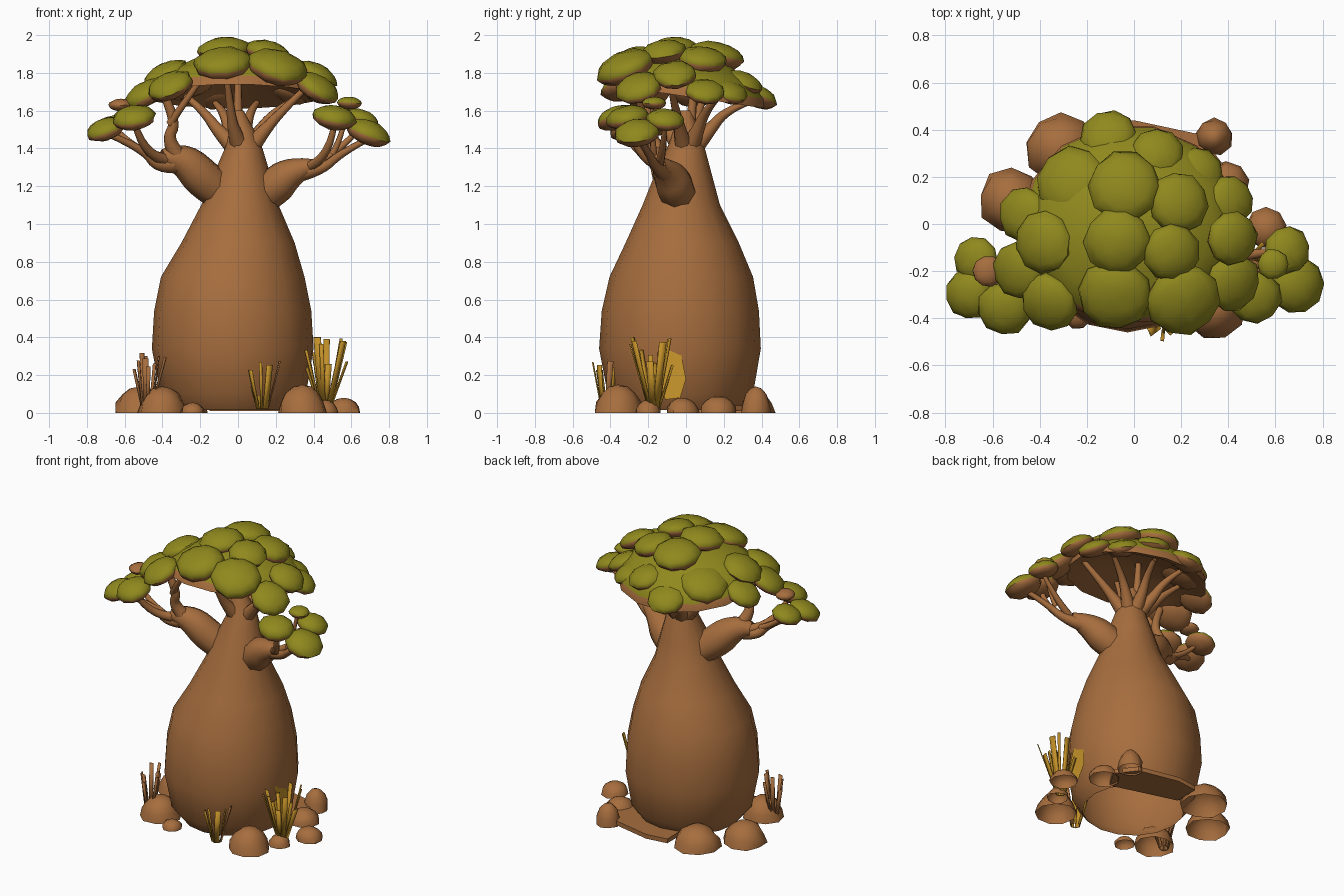
import bpy, bmesh, math, random
from mathutils import Vector, Matrix

random.seed(4)
if "Cube" in bpy.data.objects:
    bpy.data.objects.remove(bpy.data.objects["Cube"])


def material(name, color):
    m = bpy.data.materials.new(name)
    m.use_nodes = True
    m.diffuse_color = (*color, 1)
    m.node_tree.nodes["Principled BSDF"].inputs["Base Color"].default_value = (*color, 1)
    return m


BARK = material("brown_bark", (0.385, 0.155, 0.048))
LEAF = material("olive_leaf", (0.28, 0.25, 0.013))
STRAW = material("golden_straw", (0.54, 0.28, 0.022))


def finish(bm, name, mats, angle=50):
    mesh = bpy.data.meshes.new(name)
    bm.to_mesh(mesh)
    bm.free()
    for m in mats:
        mesh.materials.append(m)
    obj = bpy.data.objects.new(name, mesh)
    bpy.context.collection.objects.link(obj)
    smooth(obj, angle)
    return obj


def smooth(obj, angle):
    bpy.ops.object.select_all(action="DESELECT")
    obj.select_set(True)
    bpy.context.view_layer.objects.active = obj
    bpy.ops.object.shade_smooth_by_angle(angle=math.radians(angle))


def lathe(rings, sides):
    """Loft round rings given as (z, radius, centre x, centre y), open below."""
    bm = bmesh.new()
    loops = []
    for z, r, cx, cy in rings:
        loops.append([bm.verts.new((cx + r * math.cos(a), cy + r * math.sin(a), z))
                      for a in (math.tau * i / sides for i in range(sides))])
    for low, high in zip(loops, loops[1:]):
        for i in range(sides):
            j = (i + 1) % sides
            bm.faces.new((low[i], low[j], high[j], high[i]))
    bm.faces.new(loops[-1])
    return bm


def tubes(name, paths):
    """Tapered limbs; each path lists (x, y, z, radius)."""
    curve = bpy.data.curves.new(name, "CURVE")
    curve.dimensions = "3D"
    curve.bevel_depth = 1
    curve.bevel_resolution = 2
    curve.resolution_u = 4
    for path in paths:
        s = curve.splines.new("NURBS")
        s.points.add(len(path) - 1)
        for p, (x, y, z, r) in zip(s.points, path):
            p.co = (x, y, z, 1)
            p.radius = r
        s.order_u = 3
        s.use_endpoint_u = True
    obj = bpy.data.objects.new(name, curve)
    bpy.context.collection.objects.link(obj)
    bpy.ops.object.select_all(action="DESELECT")
    obj.select_set(True)
    bpy.context.view_layer.objects.active = obj
    bpy.ops.object.convert(target="MESH")
    obj = bpy.context.view_layer.objects.active
    obj.data.materials.clear()
    obj.data.materials.append(BARK)
    smooth(obj, 60)


def pads(name, spots, centre, up, down, mats=(LEAF, BARK)):
    """Leaf pads: squashed domes, green above and brown below, leaning outwards."""
    bm = bmesh.new()
    for x, y, z, r in spots:
        part = bmesh.ops.create_uvsphere(bm, u_segments=10, v_segments=8, radius=r)["verts"]
        lean = Vector((x - centre[0], y - centre[1], 0.8))
        turn = Vector((0, 0, 1)).rotation_difference(lean).to_matrix().to_4x4()
        spin = Matrix.Rotation(random.uniform(0, 6), 4, "Z")
        for v in part:
            v.co.z *= up if v.co.z > 0 else down
            v.co *= random.uniform(0.97, 1.06)
        for f in {f for v in part for f in v.link_faces}:
            f.normal_update()
            f.material_index = 1 if f.normal.z < -0.1 else 0
        bmesh.ops.transform(bm, matrix=Matrix.Translation((x, y, z)) @ turn @ spin, verts=part)
    finish(bm, name, mats)


# Bottle-shaped trunk
finish(lathe([(0.015, 0.32, -0.02, -0.03), (0.1, 0.385, -0.025, -0.03), (0.34, 0.428, -0.028, -0.032),
              (0.54, 0.416, -0.028, -0.03), (0.72, 0.38, -0.028, -0.025), (0.9, 0.3, 0, -0.02),
              (1.1, 0.205, 0.01, -0.025), (1.25, 0.155, 0.02, -0.015), (1.4, 0.1, 0.03, 0),
              (1.5, 0.065, 0.02, 0), (1.6, 0.03, 0, 0)], 16), "trunk", [BARK])

# Two thick arms with forking twigs
tubes("right_arm", [
    [(0, 0, 1.1, 0.08), (-0.16, -0.06, 1.21, 0.115), (-0.3, -0.12, 1.36, 0.09), (-0.4, -0.15, 1.35, 0.045)],
    [(-0.28, -0.12, 1.33, 0.06), (-0.42, -0.16, 1.29, 0.035), (-0.5, -0.2, 1.4, 0.022), (-0.7, -0.28, 1.48, 0.015)],
    [(-0.36, -0.14, 1.34, 0.035), (-0.5, -0.25, 1.34, 0.025), (-0.55, -0.36, 1.55, 0.015)],
    [(-0.45, -0.18, 1.36, 0.022), (-0.58, -0.18, 1.42, 0.016), (-0.66, -0.16, 1.52, 0.012)],
    [(-0.32, -0.14, 1.36, 0.05), (-0.38, -0.18, 1.45, 0.03), (-0.32, -0.2, 1.54, 0.028), (-0.4, -0.22, 1.7, 0.022)],
    [(-0.36, -0.2, 1.53, 0.022), (-0.3, -0.25, 1.62, 0.018), (-0.2, -0.28, 1.76, 0.015)],
])
tubes("left_arm", [
    [(0.02, 0, 1.08, 0.08), (0.18, -0.05, 1.18, 0.11), (0.28, -0.1, 1.28, 0.085), (0.4, -0.14, 1.31, 0.035)],
    [(0.3, -0.1, 1.27, 0.055), (0.44, -0.15, 1.28, 0.028), (0.55, -0.2, 1.38, 0.02), (0.69, -0.25, 1.45, 0.015)],
    [(0.36, -0.12, 1.3, 0.03), (0.48, -0.26, 1.33, 0.022), (0.51, -0.3, 1.53, 0.015)],
    [(0.42, -0.14, 1.32, 0.025), (0.56, -0.12, 1.4, 0.018), (0.66, -0.11, 1.53, 0.012)],
    [(0.5, -0.17, 1.37, 0.018), (0.56, -0.18, 1.48, 0.013), (0.58, -0.18, 1.63, 0.01)],
])

# Crown branches spreading from the neck
crown = [(-0.06, -0.24, 1.78), (0.36, -0.08, 1.72), (0.3, 0.16, 1.66),
         (0.1, 0.32, 1.64), (-0.12, 0.32, 1.64), (-0.28, 0.1, 1.68), (0, 0.05, 1.85)]
tubes("crown_branches", [
    [(0.03, 0, 1.36, 0.06), (x * 0.35, y * 0.35, 1.48, 0.036), (x * 0.65, y * 0.65, 1.6, 0.022), (x, y, z, 0.016)]
    for x, y, z in crown])

# Hollow crown shell, higher at the front
shell = lathe([(0.1, 0.05, 0, 0), (0.08, 0.5, 0, 0), (0.01, 0.88, 0, 0), (0, 1, 0, 0), (0.05, 0.97, 0, 0),
               (0.13, 0.78, 0, 0), (0.2, 0.45, 0, 0), (0.23, 0.05, 0, 0)], 14)
for f in shell.faces:
    f.normal_update()
    f.material_index = 1 if f.calc_center_median().z < 0.03 or f.normal.z < 0 else 0
bmesh.ops.transform(shell, verts=shell.verts, matrix=Matrix.Translation((-0.02, 0, 1.675))
                    @ Matrix.Rotation(-0.15, 4, "X") @ Matrix.Diagonal((0.46, 0.43, 1, 1)))
finish(shell, "crown_shell", [LEAF, BARK])

pads("crown_leaf_pads", [
    (-0.08, -0.3, 1.85, 0.155), (0.21, -0.32, 1.83, 0.16), (-0.36, -0.33, 1.73, 0.125),
    (-0.38, -0.08, 1.79, 0.13), (-0.07, -0.07, 1.92, 0.14), (0.16, -0.12, 1.91, 0.12),
    (0.42, -0.06, 1.79, 0.115), (0.19, 0.09, 1.87, 0.13), (-0.04, 0.16, 1.89, 0.15),
    (0.1, 0.3, 1.75, 0.11), (-0.11, 0.37, 1.68, 0.12), (-0.47, 0.04, 1.69, 0.115),
    (-0.49, -0.2, 1.69, 0.12), (0.41, 0.1, 1.7, 0.105), (0.42, -0.25, 1.72, 0.125),
    (-0.26, 0.17, 1.75, 0.16), (0.27, 0.22, 1.7, 0.11)], (-0.02, 0), 0.48, 0.48)
pads("right_leaf_pads", [(-0.55, -0.36, 1.56, 0.115), (-0.7, -0.3, 1.5, 0.105),
                         (-0.67, -0.15, 1.52, 0.095)], (-0.42, -0.12), 0.55, 0.5)
pads("left_leaf_pads", [(0.51, -0.31, 1.56, 0.115), (0.69, -0.26, 1.48, 0.12),
                        (0.65, -0.11, 1.55, 0.1)], (0.38, -0.15), 0.55, 0.5)
pads("left_bud", [(0.59, -0.17, 1.64, 0.065)], (0.55, -0.18), 0.5, 0.5)
pads("right_bud", [(-0.62, -0.2, 1.63, 0.065)], (-0.6, -0.18), 0.5, 0.5, (BARK, BARK))

# Hollow boulders around the foot: x, y, radius, height
rocks = bmesh.new()
for x, y, r, h in [(-0.4, -0.28, 0.13, 0.14), (-0.52, 0.1, 0.14, 0.14), (-0.31, 0.32, 0.15, 0.14),
                   (0.34, 0.37, 0.08, 0.14), (0.39, 0.17, 0.1, 0.09), (0.56, -0.02, 0.09, 0.08),
                   (0.34, -0.36, 0.13, 0.15), (-0.24, -0.38, 0.065, 0.055), (0.46, -0.2, 0.07, 0.07)]:
    part = bmesh.ops.create_uvsphere(rocks, u_segments=9, v_segments=8, radius=1)["verts"]
    bmesh.ops.delete(rocks, geom=[v for v in part if v.co.z < -0.01], context="VERTS")
    for v in (v for v in part if v.is_valid):
        k = random.uniform(0.93, 1.05)
        v.co = (x + v.co.x * r * k, y + v.co.y * r * k, max(v.co.z, 0) * h)
finish(rocks, "rocks", [BARK])

# Flat stone slab behind the trunk
slab = bmesh.new()
base = [slab.verts.new((x, y, 0.01)) for x, y in
        [(-0.15, 0.25), (0.3, 0.12), (0.38, 0.25), (0.28, 0.38), (0, 0.44), (-0.15, 0.42)]]
top = bmesh.ops.extrude_face_region(slab, geom=[slab.faces.new(base)])["geom"]
bmesh.ops.translate(slab, vec=(0, 0, 0.03), verts=[g for g in top if isinstance(g, bmesh.types.BMVert)])
bmesh.ops.recalc_face_normals(slab, faces=slab.faces)
finish(slab, "stone_slab", [BARK], 30)


# Dry grass tufts made of thin tapered blades
def tuft(name, x, y, count, height, gold, width):
    bm = bmesh.new()
    for i in range(count):
        a = math.tau * i / count + random.uniform(-0.3, 0.3)
        h = height * random.uniform(0.6, 1)
        out = Vector((math.cos(a), math.sin(a), 0))
        side = Vector((-out.y, out.x, 0)) * random.uniform(0.4, 1) * width
        foot = Vector((x, y, 0.02)) + out * 0.03
        tip = foot + out * h * random.uniform(0.1, 0.4) + Vector((0, 0, h))
        f = bm.faces.new([bm.verts.new(p) for p in (foot - side * 0.6, foot + side * 0.6, tip + side, tip - side * 0.4)])
        f.material_index = 0 if random.random() < gold else 1
    blades = finish(bm, name, [STRAW, BARK], 30)
    blades.modifiers.new("thickness", "SOLIDIFY").thickness = 0.006


tuft("front_grass", 0.13, -0.42, 7, 0.32, 0.6, 0.028)
tuft("left_grass", 0.46, -0.17, 14, 0.38, 0.95, 0.03)
tuft("right_grass", -0.48, -0.28, 9, 0.31, 0.15, 0.025)

# Broad dry leaf beside the left tuft
leaf = bmesh.new()
leaf.faces.new([leaf.verts.new(p) for p in [(0.43, -0.11, 0.07), (0.43, -0.03, 0.08), (0.41, 0, 0.18),
                                            (0.39, -0.03, 0.33), (0.38, -0.14, 0.36), (0.41, -0.15, 0.2)]])
finish(leaf, "broad_dry_leaf", [STRAW])
